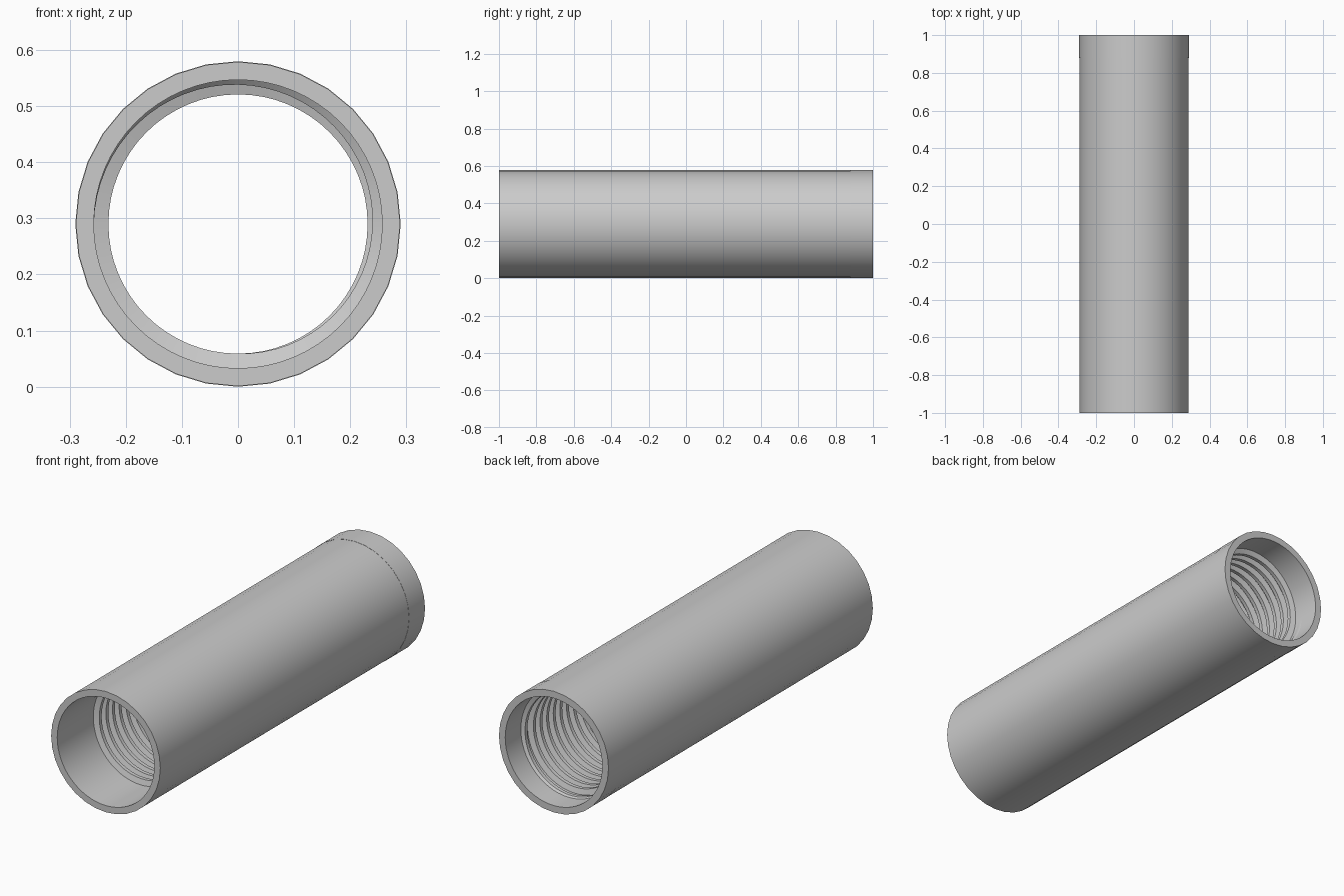
import bpy, bmesh, math

if "Cube" in bpy.data.objects:
    bpy.data.objects.remove(bpy.data.objects["Cube"], do_unlink=True)

CENTRE_Z = 0.29
BORE, CREST = 0.257, 0.231
SIDES = 32

steel = bpy.data.materials.new("plain grey")
steel.use_nodes = True
grey = (0.6, 0.6, 0.6, 1)
steel.diffuse_color = grey
steel.node_tree.nodes["Principled BSDF"].inputs["Base Color"].default_value = grey


def point(radius, angle, y):
    return (radius * math.cos(angle), y, CENTRE_Z + radius * math.sin(angle))


def circle(bm, radius, y, sides):
    return [bm.verts.new(point(radius, 2 * math.pi * i / sides, y)) for i in range(sides)]


def join(bm, a, b):
    n = len(a)
    for i in range(n):
        bm.faces.new((a[i], a[(i + 1) % n], b[(i + 1) % n], b[i]))


def finish(bm, name):
    bmesh.ops.recalc_face_normals(bm, faces=bm.faces)
    mesh = bpy.data.meshes.new(name)
    bm.to_mesh(mesh)
    bm.free()
    mesh.materials.append(steel)
    obj = bpy.data.objects.new(name, mesh)
    bpy.context.collection.objects.link(obj)
    bpy.ops.object.select_all(action='DESELECT')
    obj.select_set(True)
    bpy.context.view_layer.objects.active = obj
    bpy.ops.object.shade_smooth_by_angle(angle=math.radians(30))


# Tube: outer wall with a very slight rear collar, and a finer bore
bm = bmesh.new()
outer = [circle(bm, r, y, SIDES) for r, y in
         ((0.289, -1), (0.289, 0.88), (0.29, 0.88), (0.29, 1))]
bore = [circle(bm, BORE, y, 2 * SIDES) for y in (-1, 1)]
for a, b in zip(outer, outer[1:]):
    join(bm, a, b)
join(bm, *bore)
# End rims
for rim, hole in ((outer[0], bore[0]), (outer[-1], bore[1])):
    for i in range(SIDES):
        j = 2 * i
        bm.faces.new((rim[i], rim[(i + 1) % SIDES],
                      hole[(j + 2) % (2 * SIDES)], hole[j + 1], hole[j]))
finish(bm, "tube")

# Internal thread: a trapezoid swept along a helix, fading out at both ends
bm = bmesh.new()
PITCH, START, END = 0.05, -0.76, 0.89
STEPS = 64
total = int((END - START) / PITCH * STEPS)
profile = ((-0.017, 0), (-0.009, 1), (0.009, 1), (0.017, 0))
rows = []
for k in range(total + 1):
    angle = math.pi - 2 * math.pi * k / STEPS
    height = (BORE - CREST) * min(1, k / (0.75 * STEPS), (total - k) / (0.75 * STEPS))
    y = START + PITCH * k / STEPS
    rows.append([bm.verts.new(point(BORE + 0.0005 - h * (height + 0.0005), angle, y + dy))
                 for dy, h in profile])
for a, b in zip(rows, rows[1:]):
    join(bm, a, b)
for end in (rows[0], rows[-1]):
    bm.faces.new(end)
finish(bm, "internal_thread")
